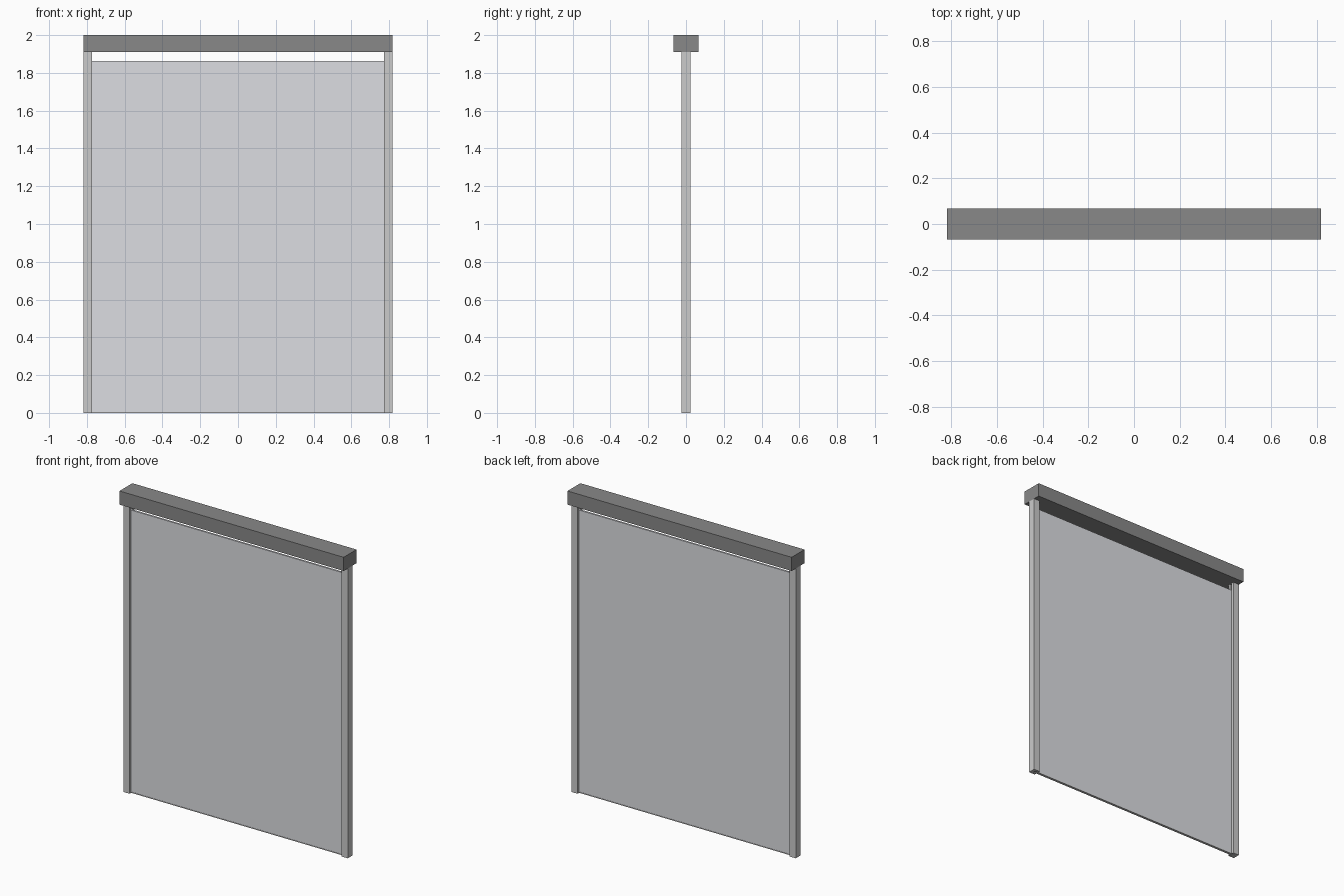
import bpy, bmesh

if "Cube" in bpy.data.objects:
    bpy.data.objects.remove(bpy.data.objects["Cube"])


def material(name, rgb):
    mat = bpy.data.materials.new(name)
    mat.diffuse_color = (*rgb, 1.0)
    mat.use_nodes = True
    mat.node_tree.nodes["Principled BSDF"].inputs["Base Color"].default_value = mat.diffuse_color
    return mat


def extrude_profile(name, points, z0, z1, mat=None):
    """Closed xy profile extruded upward from z0 to z1."""
    bm = bmesh.new()
    face = bm.faces.new([bm.verts.new((x, y, z0)) for x, y in points])
    ext = bmesh.ops.extrude_face_region(bm, geom=[face])
    verts = [g for g in ext["geom"] if isinstance(g, bmesh.types.BMVert)]
    bmesh.ops.translate(bm, verts=verts, vec=(0, 0, z1 - z0))
    bmesh.ops.recalc_face_normals(bm, faces=bm.faces)
    mesh = bpy.data.meshes.new(name)
    bm.to_mesh(mesh)
    bm.free()
    if mat:
        mesh.materials.append(mat)
    obj = bpy.data.objects.new(name, mesh)
    bpy.context.collection.objects.link(obj)
    return obj


def box(name, hx, hy, z0, z1, mat=None):
    pts = [(-hx, -hy), (hx, -hy), (hx, hy), (-hx, hy)]
    return extrude_profile(name, pts, z0, z1, mat)


W = 0.817       # half width
TOP = 1.91      # underside of the header
IN = 0.773      # inner face of the guide rails
SLOT = 0.008    # half width of the rail slot

dark = material("dark_grey", (0.25, 0.25, 0.25))
pale = material("pale_grey", (0.72, 0.73, 0.76))

# Header cassette across the top
box("header_box", W, 0.067, TOP, 2.0, dark)

# Slotted guide rails, one per side
for side, name in ((-1, "left_guide_rail"), (1, "right_guide_rail")):
    profile = [(IN, -0.024), (W, -0.024), (W, 0.024), (IN, 0.024),
               (IN, SLOT), (IN + 0.022, SLOT), (IN + 0.022, -SLOT), (IN, -SLOT)]
    extrude_profile(name, [(side * x, y) for x, y in profile], 0.0, TOP)

# Thin screen panel running in the slots, short of the header
box("screen_panel", IN + 0.02, 0.006, 0.005, 1.862, pale)

# Slim bar closing the bottom edge
box("bottom_bar", IN, 0.008, 0.0, 0.005)
